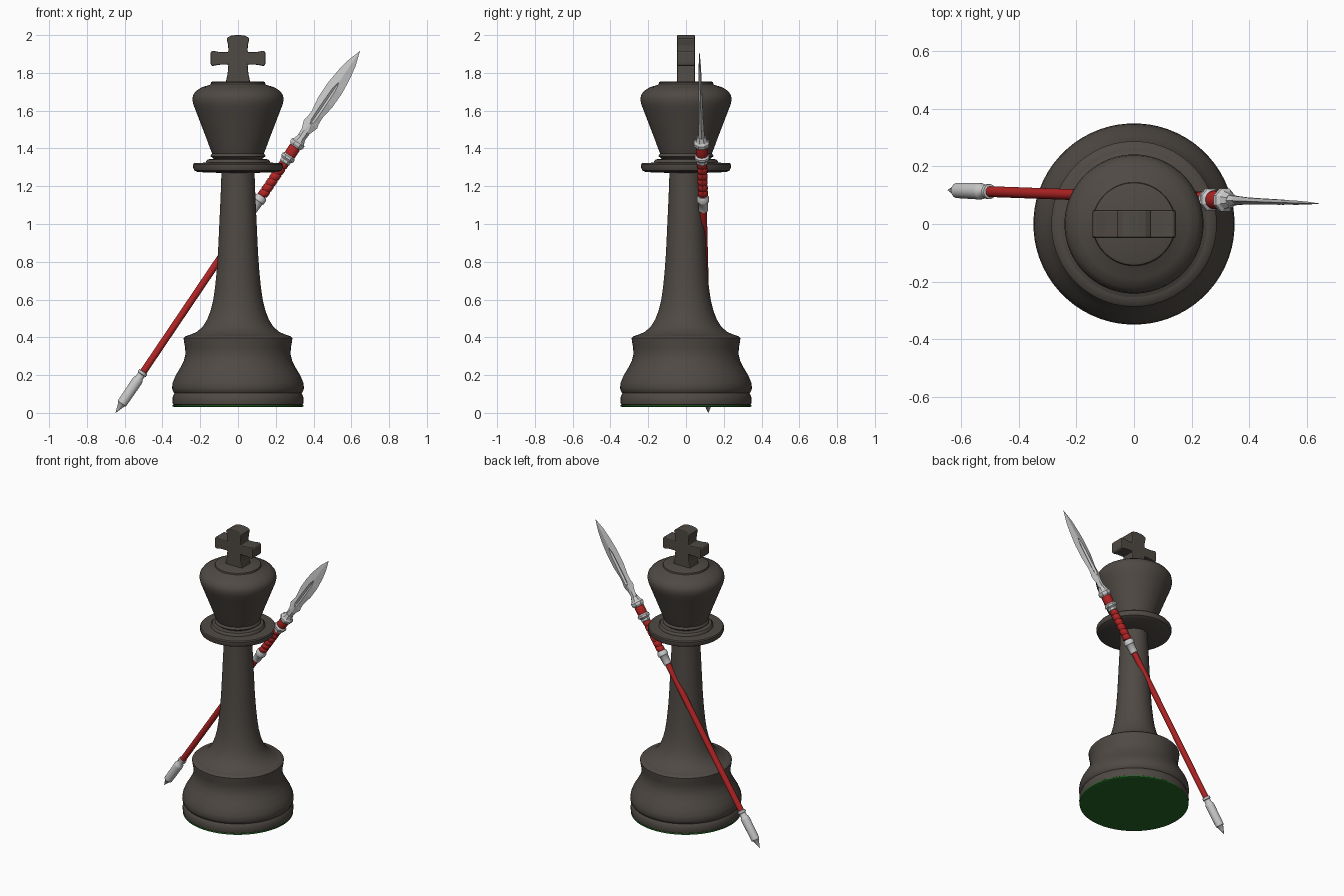
import bpy, bmesh, math
from mathutils import Matrix, Vector


def material(name, rgb):
    m = bpy.data.materials.new(name)
    m.diffuse_color = (*rgb, 1)
    return m


DARK = material("dark_wood", (0.078, 0.067, 0.058))
GREEN = material("green_felt", (0.016, 0.13, 0.016))
SILVER = material("silver_metal", (0.58, 0.58, 0.58))
RED = material("red_shaft", (0.45, 0.018, 0.018))


def finish(name, bm, mat, matrix=Matrix(), smooth=None):
    bmesh.ops.remove_doubles(bm, verts=bm.verts, dist=1e-5)
    bmesh.ops.recalc_face_normals(bm, faces=bm.faces)
    me = bpy.data.meshes.new(name)
    bm.to_mesh(me)
    bm.free()
    me.materials.append(mat)
    ob = bpy.data.objects.new(name, me)
    bpy.context.collection.objects.link(ob)
    ob.matrix_world = matrix
    if smooth:
        bpy.ops.object.select_all(action='DESELECT')
        ob.select_set(True)
        bpy.context.view_layer.objects.active = ob
        bpy.ops.object.shade_smooth_by_angle(angle=math.radians(smooth))
    return ob


def loft(rings):
    """Skin a list of equal-length closed rings and cap both ends."""
    bm = bmesh.new()
    vs = [[bm.verts.new(p) for p in r] for r in rings]
    n = len(vs[0])
    for a, b in zip(vs, vs[1:]):
        for i in range(n):
            j = (i + 1) % n
            bm.faces.new((a[i], a[j], b[j], b[i]))
    bm.faces.new(vs[0][::-1])
    bm.faces.new(vs[-1])
    return bm


def lathe(name, profile, mat, segs=64, matrix=Matrix(), smooth=None):
    ang = [2 * math.pi * (i + 0.5) / segs for i in range(segs)]
    rings = [[(max(r, 0.0005) * math.cos(a), max(r, 0.0005) * math.sin(a), z)
              for a in ang] for r, z in profile]
    return finish(name, loft(rings), mat, matrix, smooth)


# Felt pad and turned body of the king piece
lathe("felt_pad", [(0.340, 0.031), (0.346, 0.034), (0.346, 0.043)], GREEN)
lathe("base", [(0.338, 0.042), (0.345, 0.044), (0.348, 0.06), (0.347, 0.08),
               (0.341, 0.097), (0.336, 0.104), (0.343, 0.112), (0.35, 0.13),
               (0.346, 0.16), (0.332, 0.195), (0.308, 0.235), (0.287, 0.275),
               (0.279, 0.31), (0.28, 0.345), (0.287, 0.38), (0.288, 0.397),
               (0.28, 0.405), (0.255, 0.413)], DARK, smooth=45)
lathe("column", [(0.26, 0.40), (0.255, 0.413), (0.22, 0.428), (0.188, 0.455),
                 (0.163, 0.495), (0.144, 0.545), (0.131, 0.60), (0.121, 0.67),
                 (0.113, 0.75), (0.106, 0.85), (0.099, 1.0), (0.092, 1.15),
                 (0.087, 1.29)], DARK, smooth=45)
lathe("collar", [(0.08, 1.27), (0.215, 1.275), (0.232, 1.284), (0.238, 1.298),
                 (0.238, 1.315), (0.233, 1.322), (0.17, 1.325), (0.168, 1.334),
                 (0.16, 1.342), (0.135, 1.345)], DARK, smooth=35)
lathe("head", [(0.12, 1.33), (0.135, 1.352), (0.146, 1.357), (0.143, 1.368),
               (0.137, 1.373), (0.148, 1.40), (0.170, 1.46), (0.197, 1.53),
               (0.222, 1.595), (0.236, 1.63), (0.242, 1.658), (0.238, 1.683),
               (0.222, 1.705), (0.19, 1.725), (0.15, 1.736), (0.145, 1.74),
               (0.143, 1.750), (0.135, 1.754)], DARK, smooth=40)

# Cross finial: half outline mirrored, extruded and bevelled
half = [(0.066, 1.745), (0.055, 1.795), (0.051, 1.844), (0.10, 1.843),
        (0.138, 1.836), (0.146, 1.848), (0.146, 1.904), (0.138, 1.918),
        (0.10, 1.911), (0.051, 1.910), (0.052, 1.945), (0.061, 1.983),
        (0.04, 1.996), (0.015, 2.0)]
outline = half + [(-x, z) for x, z in reversed(half)]
cross = finish("cross_finial", loft([[(x, y, z) for x, z in outline]
                                     for y in (-0.048, 0.048)]), DARK)
bev = cross.modifiers.new("soft_edges", 'BEVEL')
bev.width, bev.segments, bev.limit_method = 0.006, 2, 'ANGLE'

# Spear frame: local z runs from the butt to the tip, local y is blade thickness
butt, tip = Vector((-0.648, 0.118, 0.0)), Vector((0.645, 0.071, 1.915))
zd = (tip - butt).normalized()
yd = (Vector((0, 1, 0)) - zd * zd.y).normalized()
xd = yd.cross(zd)
SPEAR = Matrix.Translation(butt) @ Matrix((xd, yd, zd)).transposed().to_4x4()
LENGTH = (tip - butt).length


def spear_part(name, profile, mat, segs=16, smooth=50):
    return lathe(name, profile, mat, segs, SPEAR, smooth)


spear_part("spear_butt", [(0, 0), (0.02, 0.055), (0.027, 0.06), (0.029, 0.20),
                          (0.027, 0.215), (0.021, 0.222), (0.021, 0.245),
                          (0.026, 0.248), (0.026, 0.262), (0.017, 0.266)], SILVER)
spear_part("spear_shaft", [(0.019, 0.24), (0.019, 1.75)], RED)
spear_part("lower_ferrule", [(0.018, 1.29), (0.025, 1.294), (0.028, 1.35),
                             (0.033, 1.354), (0.033, 1.374), (0.026, 1.386)], SILVER)

# Wrapped grip made of shallow slanted bands
bands, start, step, segs = 6, 1.385, 0.036, 16
rings = []
for i in range(bands):
    for f, r in ((0.0, 0.022), (0.15, 0.0265), (0.85, 0.0265), (0.98, 0.022)):
        rings.append([(r * math.cos(a), r * math.sin(a),
                       start + step * (i + f) + 0.25 * r * math.cos(a))
                      for a in (2 * math.pi * k / segs for k in range(segs))])
finish("wrapped_grip", loft(rings), RED, SPEAR, 50)

spear_part("middle_ferrule", [(0.024, 1.592), (0.031, 1.60), (0.031, 1.615),
                              (0.041, 1.625), (0.041, 1.638), (0.03, 1.648)], SILVER, 8, None)
spear_part("neck_wrap", [(0.029, 1.642), (0.032, 1.655), (0.032, 1.69),
                         (0.029, 1.705)], RED)
spear_part("upper_ferrule", [(0.028, 1.697), (0.034, 1.70), (0.043, 1.712),
                             (0.043, 1.727), (0.033, 1.737), (0.024, 1.765)], SILVER, 8, None)

# Blade: (position, half width, groove half width, thickness, groove height)
rows = [(1.735, 0.022, 0.012, 0.020, 0.020), (1.80, 0.026, 0.010, 0.015, 0.015),
        (1.845, 0.042, 0.003, 0.013, 0.012), (1.868, 0.036, 0.011, 0.012, 0.003),
        (1.905, 0.034, 0.012, 0.011, 0.002), (1.985, 0.046, 0.012, 0.010, 0.002),
        (2.07, 0.047, 0.010, 0.009, 0.002), (2.11, 0.044, 0.002, 0.008, 0.008),
        (2.17, 0.037, 0.002, 0.007, 0.007), (2.235, 0.025, 0.002, 0.005, 0.005),
        (LENGTH, 0.0005, 0.0002, 0.0004, 0.0004)]
rings = [[(-w, 0, t), (-c, -h, t), (0, -g, t), (c, -h, t),
          (w, 0, t), (c, h, t), (0, g, t), (-c, h, t)] for t, w, c, h, g in rows]
finish("spear_blade", loft(rings), SILVER, SPEAR)
